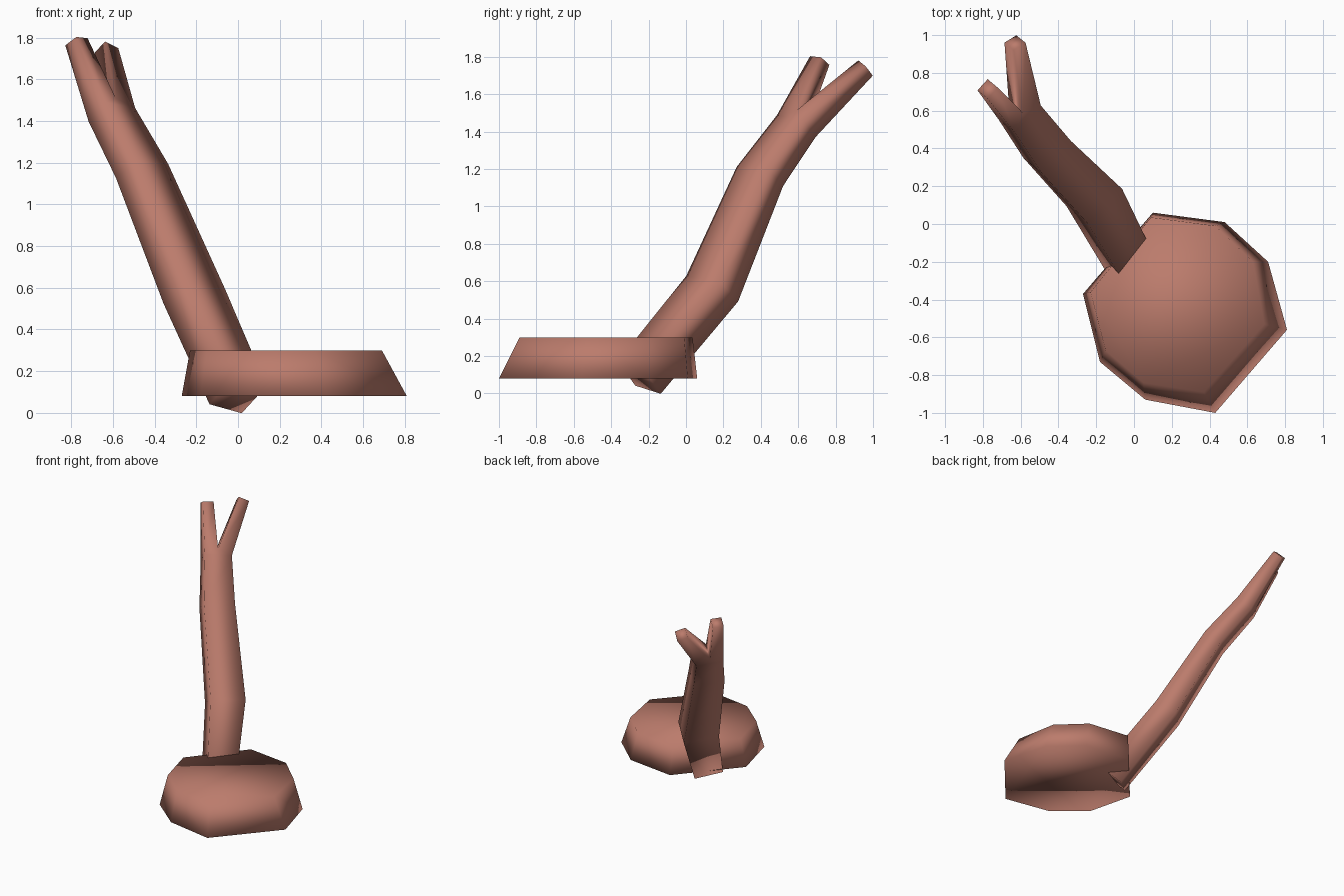
import bpy, bmesh
from mathutils import Vector

if "Cube" in bpy.data.objects:
    bpy.data.objects.remove(bpy.data.objects["Cube"])

clay = bpy.data.materials.new("clay_brown")
clay.diffuse_color = (0.50, 0.20, 0.15, 1)
clay.use_nodes = True
clay.node_tree.nodes["Principled BSDF"].inputs["Base Color"].default_value = clay.diffuse_color


def finish(bm, name):
    bmesh.ops.recalc_face_normals(bm, faces=bm.faces)
    for f in bm.faces:
        f.smooth = True
    mesh = bpy.data.meshes.new(name)
    bm.to_mesh(mesh)
    bm.free()
    mesh.materials.append(clay)
    obj = bpy.data.objects.new(name, mesh)
    bpy.context.collection.objects.link(obj)


def bridge(bm, a, b):
    n = len(a)
    for i in range(n):
        j = (i + 1) % n
        bm.faces.new((a[i], a[j], b[j], b[i]))


# Base: irregular eight-sided slab, narrower at the top
bm = bmesh.new()
bottom_outline = [(.10, .06), (.48, .01), (.71, -.20), (.81, -.56),
                  (.43, -1.0), (.06, -.93), (-.18, -.73), (-.27, -.37)]
top_outline = [(.09, .035), (.43, -.01), (.63, -.20), (.69, -.53),
               (.37, -.89), (.05, -.84), (-.15, -.67), (-.23, -.36)]
low = [bm.verts.new((x, y, .08)) for x, y in bottom_outline]
high = [bm.verts.new((x, y, .30)) for x, y in top_outline]
bridge(bm, low, high)
bm.faces.new(low[::-1])
bm.faces.new(high)
finish(bm, "base_slab")

# Branch: four-sided leaning trunk that forks into two limbs
SIDE = Vector((.68, .72, -.10))


def frame(direction):
    d = direction.normalized()
    v = d.cross(SIDE).normalized()
    return d, v.cross(d).normalized(), v


def ring(bm, centre, direction, half_u, half_v):
    d, u, v = frame(direction)
    return [bm.verts.new(centre + u * half_u * a + v * half_v * b)
            for a, b in ((-1, -1), (1, -1), (1, 1), (-1, 1))]


bm = bmesh.new()
path = [Vector(p) for p in ((0, -.25, .085), (-.21, .14, .56),
                            (-.46, .395, 1.16), (-.605, .59, 1.43))]
halves = [(.105, .10), (.13, .09), (.115, .075), (.10, .07)]
rings = []
for i, (p, (hu, hv)) in enumerate(zip(path, halves)):
    tangent = path[min(i + 1, 3)] - path[max(i - 1, 0)]
    rings.append(ring(bm, p, tangent, hu, hv))
for a, b in zip(rings, rings[1:]):
    bridge(bm, a, b)
bm.faces.new(rings[0][::-1])

# Fork: split the last ring in two and run each half to its tip
d, u, v = frame(path[3] - path[2])
c0, c1, c2, c3 = rings[3]
crotch = path[3] + d * .05
m1 = bm.verts.new(crotch - v * .065)
m2 = bm.verts.new(crotch + v * .065)
bm.faces.new((c0, c1, m1))
bm.faces.new((c2, c3, m2))
for start, tip in (((c0, m1, m2, c3), Vector((-.775, .715, 1.78))),
                   ((m1, c1, c2, m2), Vector((-.63, .96, 1.74)))):
    mid = sum((s.co for s in start), Vector()) / 4
    end = ring(bm, tip, tip - mid, .04, .04)
    bridge(bm, start, end)
    bm.faces.new(end)
finish(bm, "forked_branch")
